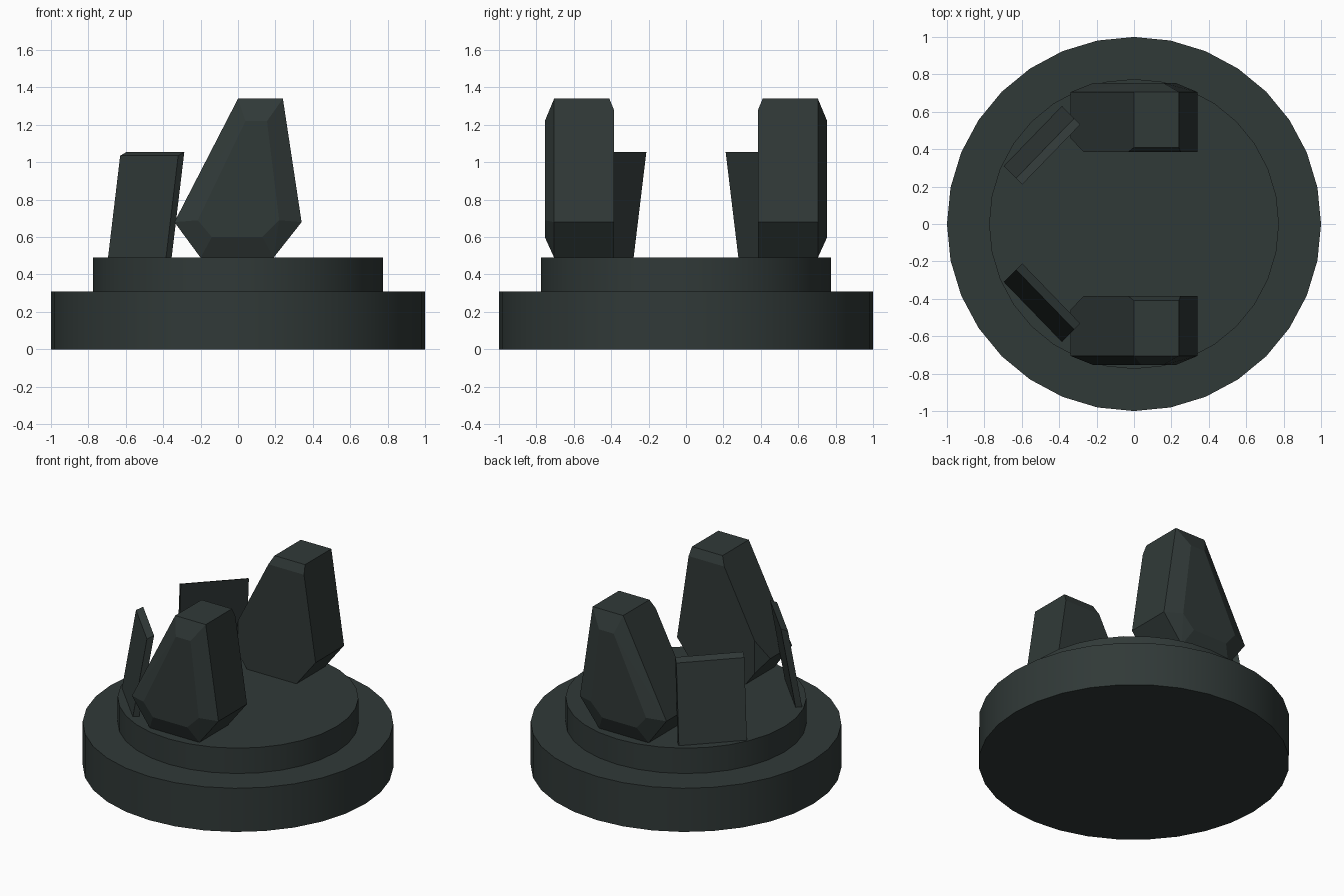
import bpy, bmesh, math

if "Cube" in bpy.data.objects:
    bpy.data.objects.remove(bpy.data.objects["Cube"])

dark = bpy.data.materials.new("dark slate")
dark.diffuse_color = (0.03, 0.041, 0.039, 1)
dark.use_nodes = True
dark.node_tree.nodes["Principled BSDF"].inputs["Base Color"].default_value = dark.diffuse_color


def disc(name, radius, z0, z1):
    bpy.ops.mesh.primitive_cylinder_add(vertices=32, radius=radius, depth=z1 - z0,
                                        location=(0, 0, (z0 + z1) / 2))
    obj = bpy.context.object
    obj.name = name
    obj.data.materials.append(dark)
    bpy.ops.object.shade_smooth_by_angle(angle=math.radians(30))


def hull(name, points, side):
    """Flat-faced convex block; side = 1 for back, -1 for front."""
    bm = bmesh.new()
    for x, y, z in points:
        bm.verts.new((x, y * side, z))
    bmesh.ops.convex_hull(bm, input=bm.verts)
    # merge the hull triangles back into flat facets
    bmesh.ops.dissolve_limit(bm, angle_limit=math.radians(4),
                             verts=bm.verts, edges=bm.edges)
    bmesh.ops.recalc_face_normals(bm, faces=bm.faces)
    mesh = bpy.data.meshes.new(name)
    bm.to_mesh(mesh)
    bm.free()
    mesh.materials.append(dark)
    bpy.context.collection.objects.link(bpy.data.objects.new(name, mesh))


# Two-step round base
disc("base_disc", 1.0, 0, 0.31)
disc("upper_disc", 0.775, 0.31, 0.49)

# Prong: full outline, inset outer face, inner face with trimmed top and left tip
outline = [(-0.2, 0.49), (0.19, 0.49), (0.34, 0.68), (0.24, 1.34), (0, 1.34), (-0.34, 0.68)]
outer = [(-0.14, 0.6), (0.13, 0.6), (0.22, 0.69), (0.155, 1.22), (0.04, 1.22), (-0.215, 0.69)]
inner = [(-0.2, 0.49), (0.19, 0.49), (0.34, 0.68), (0.249, 1.28), (-0.031, 1.28),
         (-0.27, 0.816), (-0.27, 0.585)]
prong = [(x, 0.705, z) for x, z in outline]
prong += [(x, 0.755, z) for x, z in outer]
prong += [(x, 0.385, z) for x, z in inner]
prong += [(0, 0.41, 1.34), (0.24, 0.41, 1.34), (-0.34, 0.46, 0.68)]

# Thin plate leaning inward: outer edge, then the same edge offset by the thickness
edge = [(-0.695, 0.31), (-0.385, 0.63)]
plate = []
for x, y in edge:
    for shift, z in ((0, 0.49), (0.03, 0.49), (0.065, 1.035), (0.098, 1.055)):
        plate.append((x + shift, y - shift, z))

for label, side in (("back", 1), ("front", -1)):
    hull(label + "_prong", prong, side)
    hull(label + "_plate", plate, side)
